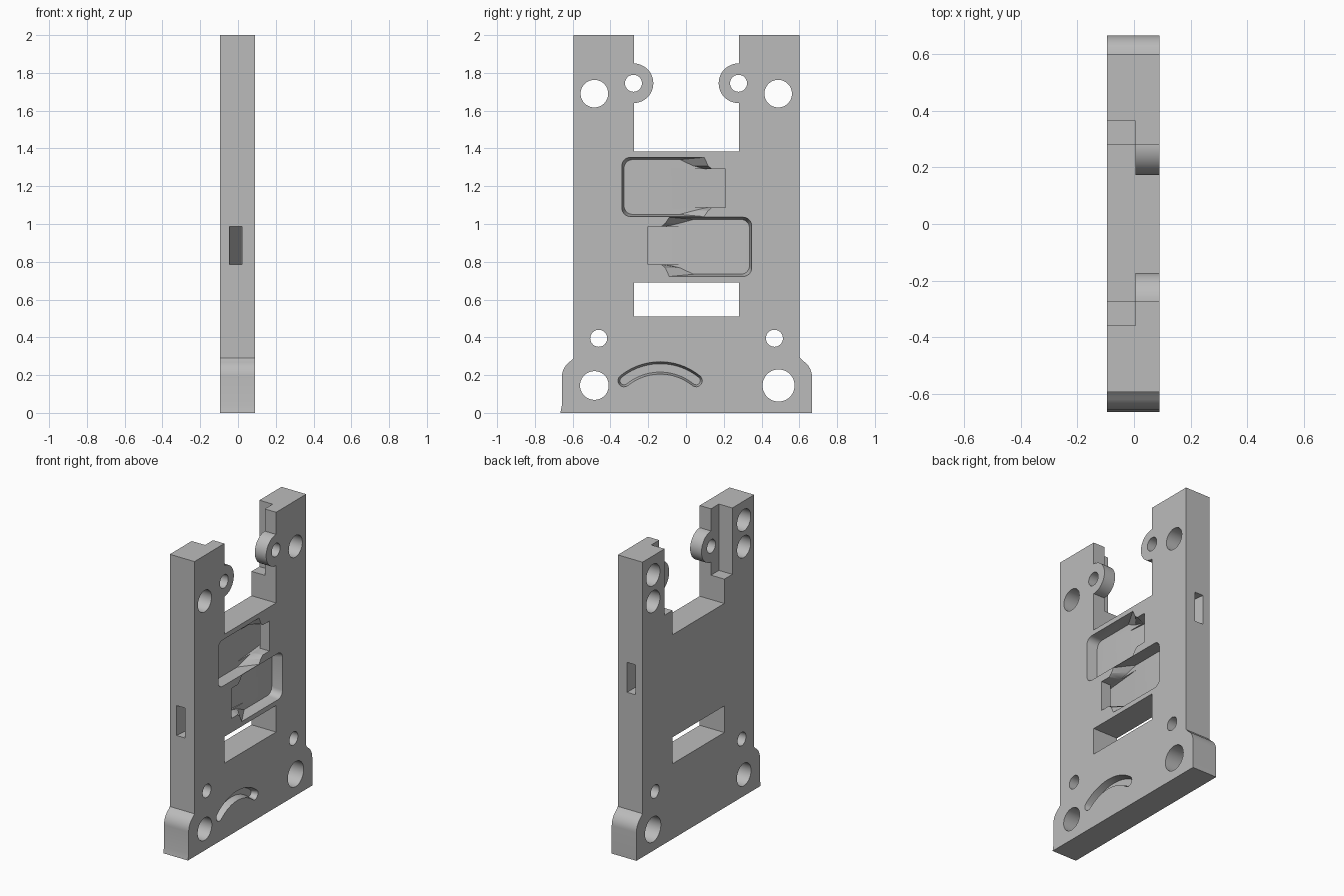
import bpy, bmesh
from math import sin, cos, pi, radians

cube = bpy.data.objects.get("Cube")
if cube:
    bpy.data.objects.remove(cube, do_unlink=True)

BACK, FRONT, MID = -0.095, 0.09, 0.005   # thickness limits along x

grey = bpy.data.materials.new("plain grey")
grey.use_nodes = True
grey.diffuse_color = (0.5, 0.5, 0.5, 1)
grey.node_tree.nodes["Principled BSDF"].inputs["Base Color"].default_value = (0.5, 0.5, 0.5, 1)


def loft(name, low, high):
    """Solid between two matching rings of 3D points."""
    bm = bmesh.new()
    a = [bm.verts.new(p) for p in low]
    b = [bm.verts.new(p) for p in high]
    bm.faces.new(a)
    bm.faces.new(b)
    for i in range(len(a)):
        j = (i + 1) % len(a)
        bm.faces.new((a[i], a[j], b[j], b[i]))
    bmesh.ops.recalc_face_normals(bm, faces=bm.faces)
    mesh = bpy.data.meshes.new(name)
    bm.to_mesh(mesh)
    bm.free()
    mesh.materials.append(grey)
    ob = bpy.data.objects.new(name, mesh)
    bpy.context.collection.objects.link(ob)
    return ob


def plate(name, pts, x0, x1, pts_top=None):
    """Prism from a (y, z) outline, running along x."""
    return loft(name, [(x0, y, z) for y, z in pts],
                [(x1, y, z) for y, z in (pts_top or pts)])


def arc(cy, cz, r, a0, a1, n=8):
    angles = [radians(a0 + (a1 - a0) * i / n) for i in range(n + 1)]
    return [(cy + r * cos(a), cz + r * sin(a)) for a in angles]


def disc(cy, cz, r):
    return arc(cy, cz, r, 0, 352.5, 47)


def rect(y0, y1, z0, z1):
    return [(y0, z0), (y1, z0), (y1, z1), (y0, z1)]


def combine(body, tool, op="DIFFERENCE"):
    mod = body.modifiers.new("cut", "BOOLEAN")
    mod.operation = op
    mod.solver = "EXACT"
    mod.object = tool
    bpy.context.view_layer.objects.active = body
    bpy.ops.object.modifier_apply(modifier=mod.name)
    bpy.data.objects.remove(tool, do_unlink=True)


def spin(pts):
    """Half-turn about the middle of the two pockets."""
    return [(0.008 - p[0], 2.075 - p[1]) for p in pts]


# Body outline with flared foot and two arms
outline = [(-0.665, 0), (0.667, 0)]
outline += arc(0.567, 0.19, 0.1, 0, 58) + [(0.602, 0.295), (0.602, 2), (0.28, 2), (0.28, 1.385),
            (-0.275, 1.385), (-0.275, 2), (-0.595, 2), (-0.595, 0.29)]
outline += arc(-0.557, 0.19, 0.1, 122, 180) + [(-0.657, 0.04)]
body = plate("mounting_plate", outline, BACK, FRONT)

# Hinge ears and the rear notches beside them
for side in (-1, 1):
    cy = 0.278 * side
    combine(body, plate("hinge_ear", disc(cy, 1.745, 0.105), MID, FRONT), "UNION")
    edges = sorted((0.2 * side, (0.365 if side > 0 else 0.36) * side))
    combine(body, plate("rear_notch", rect(*edges, 1.55, 2.1), -0.2, MID))
    combine(body, plate("ear_hole", disc(cy, 1.745, 0.045), -0.02, 0.2))

# Through holes, then blind rear holes near the arm tops
for cy, cz, r in ((-0.485, 1.69, 0.073), (0.488, 1.69, 0.073), (-0.485, 0.145, 0.076),
                  (0.49, 0.145, 0.085), (-0.462, 0.395, 0.045), (0.468, 0.395, 0.045)):
    combine(body, plate("hole", disc(cy, cz, r), -0.2, 0.2))
for cy in (-0.485, 0.488):
    combine(body, plate("rear_hole", disc(cy, 1.87, 0.073), -0.2, MID))

# Window below the pockets
combine(body, plate("window", rect(-0.275, 0.28, 0.51, 0.69), -0.2, 0.2))

# Strap pockets with flared throats and rounded far corners
def pocket(inset, throat, flare):
    bottom, top, end, r = 0.722 + inset, 1.036 - inset, 0.348 - inset, 0.045
    pts = [(-0.2, 0.785), (throat, 0.785), ((throat + flare) / 2, 0.767), (flare, bottom)]
    pts += arc(end - r, bottom + r, r, -90, 0, 6) + arc(end - r, top - r, r, 0, 90, 6)
    return pts + [(flare, top), ((throat + flare) / 2, 1.005), (throat, 0.988), (-0.2, 0.988)]

floor, mouth = pocket(0.012, -0.10, 0.04), pocket(0.0, -0.13, -0.09)
tunnel = [(-0.7, -0.055), (-0.7, 0.02), (-0.2, 0.02), (-0.2, 0.1), (0.04, 0.1), (0.04, 0.018)]
for turn in (lambda p: p, spin):
    combine(body, plate("pocket", turn(floor), 0.018, FRONT + 0.001, turn(mouth)))
    # Sloping strap tunnel from the side face into the pocket
    ring = []
    for z in (0.785, 0.988):
        flat = [turn([(y, z)])[0] for y, x in tunnel]
        ring.append([(t[1], y, zz) for t, (y, zz) in zip(tunnel, flat)])
    combine(body, loft("strap_tunnel", *ring))

# Curved groove near the foot
def groove(w):
    cy, cz, r, a = -0.137, -0.065, 0.303, 39
    pts = arc(cy, cz, r + w, 90 - a, 90 + a, 20)
    for ang, flip in ((90 + a, 0), (90 - a, 180)):
        ey, ez = cy + r * cos(radians(ang)), cz + r * sin(radians(ang))
        pts += arc(ey, ez, w, ang + flip, ang + flip + 180, 8)[1:-1]
        if not flip:
            pts += arc(cy, cz, r - w, 90 + a, 90 - a, 20)
    return pts

combine(body, plate("groove", groove(0.022), 0.045, FRONT + 0.001, groove(0.033)))

# Shading
bpy.ops.object.select_all(action="DESELECT")
body.select_set(True)
bpy.context.view_layer.objects.active = body
bpy.ops.object.shade_smooth_by_angle(angle=radians(30))
